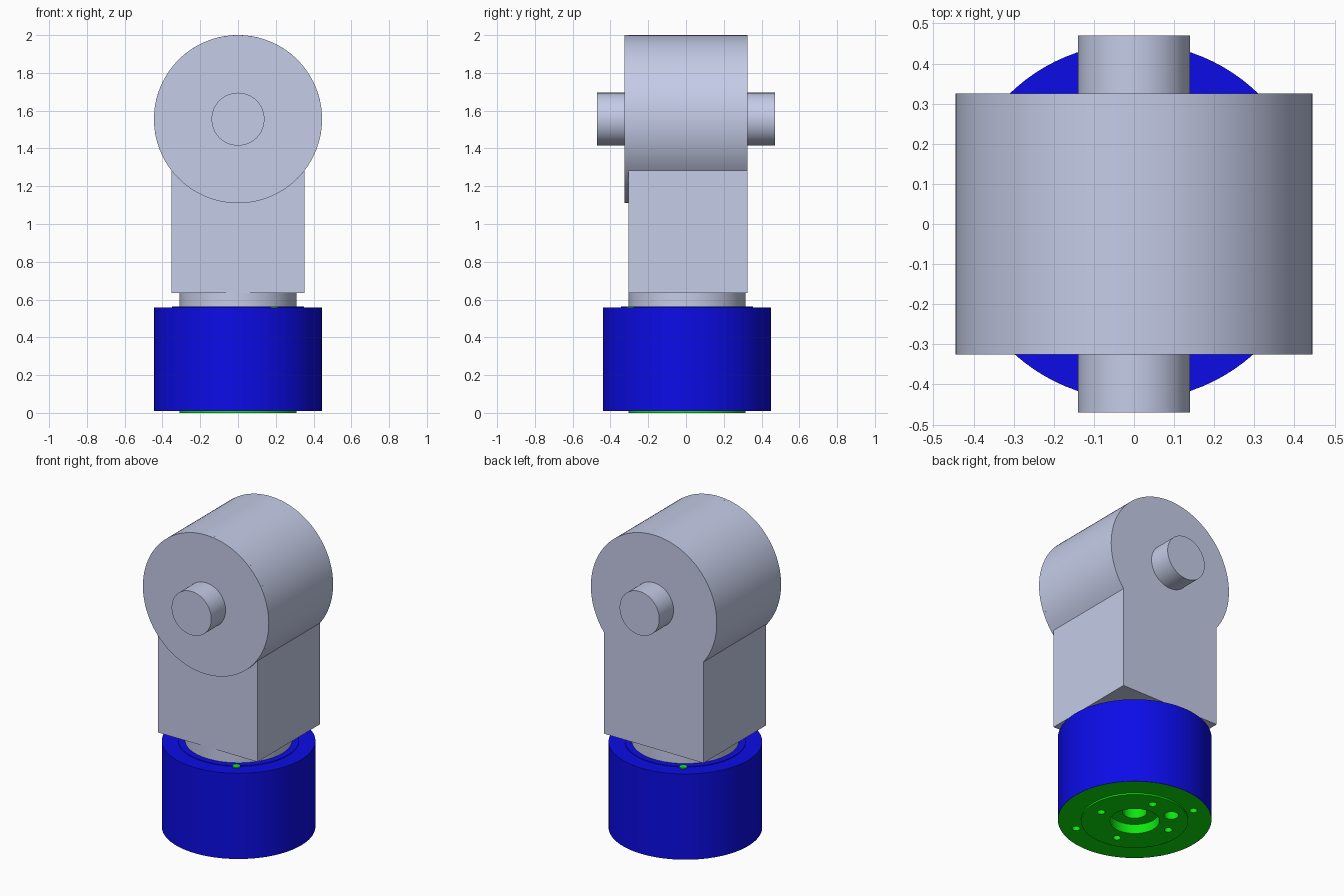
import bpy, bmesh, math
from mathutils import Matrix, Vector

cube = bpy.data.objects.get("Cube")
if cube:
    bpy.data.objects.remove(cube, do_unlink=True)

BASE_Y = 0.006


def material(name, color):
    m = bpy.data.materials.new(name)
    m.use_nodes = True
    m.diffuse_color = (*color, 1)
    m.node_tree.nodes["Principled BSDF"].inputs["Base Color"].default_value = (*color, 1)
    return m


grey = material("pale_blue_grey", (0.59, 0.64, 0.85))
blue = material("strong_blue", (0.004, 0.004, 0.9))
green = material("bright_green", (0.004, 0.9, 0.004))


def finish(name, bm, mat):
    bmesh.ops.remove_doubles(bm, verts=bm.verts, dist=1e-5)
    bmesh.ops.recalc_face_normals(bm, faces=bm.faces)
    mesh = bpy.data.meshes.new(name)
    bm.to_mesh(mesh)
    bm.free()
    mesh.materials.append(mat)
    ob = bpy.data.objects.new(name, mesh)
    bpy.context.collection.objects.link(ob)
    return ob


def smooth(ob):
    bpy.ops.object.select_all(action="DESELECT")
    ob.select_set(True)
    bpy.context.view_layer.objects.active = ob
    bpy.ops.object.shade_smooth_by_angle(angle=math.radians(30))
    return ob


def lathe(name, profile, mat, closed=False, steps=96):
    """Turn a (radius, height) profile around z."""
    bm = bmesh.new()
    vs = [bm.verts.new((r, 0, z)) for r, z in profile]
    edges = [bm.edges.new(p) for p in zip(vs, vs[1:])]
    if closed:
        edges.append(bm.edges.new((vs[-1], vs[0])))
    bmesh.ops.spin(bm, geom=vs + edges, cent=(0, 0, 0), axis=(0, 0, 1),
                   angle=math.tau, steps=steps, use_duplicate=False)
    ob = finish(name, bm, mat)
    ob.location.y = BASE_Y
    return ob


def add_rod(bm, radius, centre, depth, rot=Matrix(), segments=32):
    bmesh.ops.create_cone(bm, cap_ends=True, segments=segments, radius1=radius,
                          radius2=radius, depth=depth,
                          matrix=Matrix.Translation(centre) @ rot)


def polar(radius, degrees, z):
    a = math.radians(degrees)
    return Vector((radius * math.cos(a), radius * math.sin(a), z))


# Green core with a flange, raised boss and stepped central bore
core = lathe("base_core", [(0, 0.3), (0.07, 0.3), (0.07, 0.06), (0.143, 0.06),
                           (0.143, 0), (0.31, 0), (0.31, 0.01), (0.443, 0.01),
                           (0.443, 0.5), (0, 0.5)], green)

# Screw holes, one dowel hole and two outer holes on a shared axis
AXIS = 123
cut = bmesh.new()
for i in range(4):
    add_rod(cut, 0.023, polar(0.22, AXIS + 45 + 90 * i, 0), 0.3)
add_rod(cut, 0.042, polar(0.222, AXIS, 0), 0.3)
for a in (AXIS, AXIS + 180):
    add_rod(cut, 0.023, polar(0.355, a, 0), 0.3)
cutter = finish("hole_cutter", cut, green)
cutter.location.y = BASE_Y
cutter.hide_render = True
mod = core.modifiers.new("holes", "BOOLEAN")
mod.operation, mod.solver, mod.object = "DIFFERENCE", "EXACT", cutter
bpy.context.view_layer.objects.active = core
bpy.ops.object.modifier_apply(modifier=mod.name)
bpy.data.objects.remove(cutter, do_unlink=True)
smooth(core)

# Blue sleeve with a slightly raised inner rim
smooth(lathe("base_sleeve", [(0.443, 0.0101), (0.445, 0.0101), (0.445, 0.558), (0.35, 0.558),
                             (0.35, 0.562), (0.3, 0.562), (0.3, 0.505), (0.443, 0.505)],
             blue, closed=True))

# Green ends of the outer holes on the rim
dots = bmesh.new()
for a in (AXIS, AXIS + 180):
    add_rod(dots, 0.022, polar(0.355, a, 0.5605) + Vector((0, BASE_Y, 0)), 0.006)
smooth(finish("rim_dots", dots, green))

# Neck between base and arm
smooth(lathe("neck", [(0, 0.51), (0.31, 0.51), (0.31, 0.64), (0, 0.64)], grey))

# Arm: square stem running into a round head
HEAD_Z, HEAD_R, HALF = 1.555, 0.445, 0.352
BACK, STEM_FRONT, HEAD_FRONT = 0.325, -0.305, -0.325
start = math.atan2(-math.sqrt(HEAD_R ** 2 - HALF ** 2), HALF)
sweep = math.pi - 2 * start
outline = [(-HALF, 0.636), (HALF, 0.636)]
for i in range(81):
    a = start + sweep * i / 80
    outline.append((HEAD_R * math.cos(a), HEAD_Z + HEAD_R * math.sin(a)))
bm = bmesh.new()
face = bm.faces.new([bm.verts.new((x, STEM_FRONT, z)) for x, z in outline])
ext = bmesh.ops.extrude_face_region(bm, geom=[face], use_keep_orig=True)
bmesh.ops.translate(bm, vec=(0, BACK - STEM_FRONT, 0),
                    verts=[g for g in ext["geom"] if isinstance(g, bmesh.types.BMVert)])
smooth(finish("arm", bm, grey))

# Full disc on the front of the head, and the pivot pin through it
TURN = Matrix.Rotation(math.pi / 2, 4, "X")
bm = bmesh.new()
add_rod(bm, HEAD_R, (0, (HEAD_FRONT + STEM_FRONT) / 2, HEAD_Z),
        STEM_FRONT - HEAD_FRONT, TURN, 96)
smooth(finish("head_front_disc", bm, grey))
bm = bmesh.new()
add_rod(bm, 0.14, (0, 0, HEAD_Z), 0.94, TURN, 64)
smooth(finish("pivot_pin", bm, grey))
